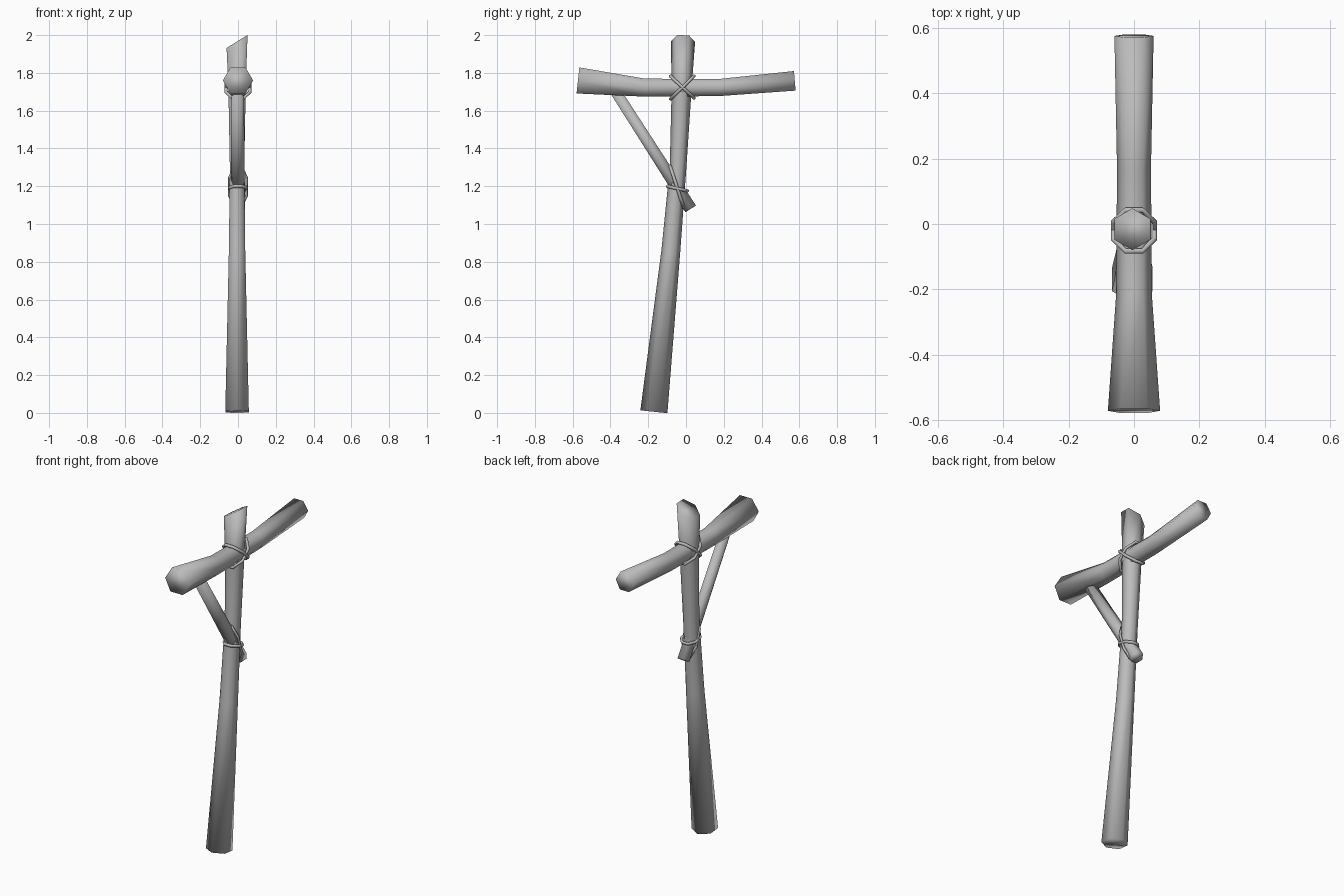
import bpy, math
from mathutils import Vector

old = bpy.data.objects.get("Cube")
if old:
    bpy.data.objects.remove(old, do_unlink=True)

GREY = (0.5, 0.5, 0.5)
mat = bpy.data.materials.new("plain grey wood")
mat.use_nodes = True
mat.diffuse_color = (*GREY, 1)
mat.node_tree.nodes["Principled BSDF"].inputs["Base Color"].default_value = (*GREY, 1)


def finish(name, verts, faces):
    mesh = bpy.data.meshes.new(name)
    mesh.from_pydata(verts, [], faces)
    mesh.materials.append(mat)
    mesh.shade_smooth()
    obj = bpy.data.objects.new(name, mesh)
    bpy.context.collection.objects.link(obj)
    return obj


def sweep_faces(rings, n, closed):
    count = rings if closed else rings - 1
    return [(r * n + i, r * n + (i + 1) % n,
             (r + 1) % rings * n + (i + 1) % n, (r + 1) % rings * n + i)
            for r in range(count) for i in range(n)]


def log(name, stations, phase=0.0, slant=0.0):
    """Six-sided pole through stations (x, y, z, radius) lying in the side plane."""
    pts = [Vector(s[:3]) for s in stations]
    verts = []
    for k, (p, s) in enumerate(zip(pts, stations)):
        t = pts[min(k + 1, len(pts) - 1)] - pts[max(k - 1, 0)]
        t.x = 0
        u = Vector((1, 0, 0))
        v = t.normalized().cross(u)
        for i in range(6):
            a = phase + i * math.pi / 3
            q = p + (u * math.cos(a) + v * math.sin(a)) * s[3]
            if k == len(pts) - 1:
                q.z += slant * (q.x - p.x)
            verts.append(q)
    last = len(verts) - 6
    faces = sweep_faces(len(pts), 6, False)
    faces += [tuple(range(5, -1, -1)), tuple(range(last, last + 6))]
    return finish(name, verts, faces)


def rope(name, a, b, half_width, thick=0.009, sides=5, n=8):
    """Closed loop whose long axis runs from a to b (y, z) in the side plane."""
    a, b = Vector((0, *a)), Vector((0, *b))
    mid, d = (a + b) / 2, (b - a) / 2
    u = Vector((half_width, 0, 0))
    normal = u.cross(d).normalized()
    verts = []
    for k in range(n):
        t = 2 * math.pi * (k + 0.5) / n
        out = u * math.cos(t) + d * math.sin(t)
        p = mid + out * 1.05
        out.normalize()
        for i in range(sides):
            w = 2 * math.pi * i / sides
            verts.append(p + (out * math.cos(w) + normal * math.sin(w)) * thick)
    return finish(name, verts, sweep_faces(n, sides, True))


# Upright post with a slanted cut at the top
log("post", [(-0.005, -0.17, 0.006, 0.072), (-0.005, -0.08, 0.86, 0.05),
             (-0.005, -0.042, 1.3, 0.044), (-0.005, -0.023, 1.72, 0.053),
             (-0.005, -0.016, 1.965, 0.064)],
    phase=math.pi / 6, slant=0.62)

# Cross beam, thicker at the front
log("cross_beam", [(0, -0.572, 1.76, 0.08), (0, -0.22, 1.722, 0.055),
                   (0, 0.17, 1.722, 0.052), (0, 0.576, 1.758, 0.06)])

# Diagonal brace passing through the post
log("brace", [(-0.002, -0.372, 1.7, 0.033), (0, 0.025, 1.08, 0.038)])

# Crossed lashing at the beam
rope("beam_lashing_down", (-0.085, 1.785), (0.045, 1.665), 0.065)
rope("beam_lashing_up", (-0.085, 1.66), (0.045, 1.785), 0.065)

# Lashing at the brace
rope("brace_lashing_level", (-0.1, 1.2), (0.01, 1.175), 0.047)
rope("brace_lashing_steep", (-0.085, 1.31), (-0.012, 1.085), 0.047)
